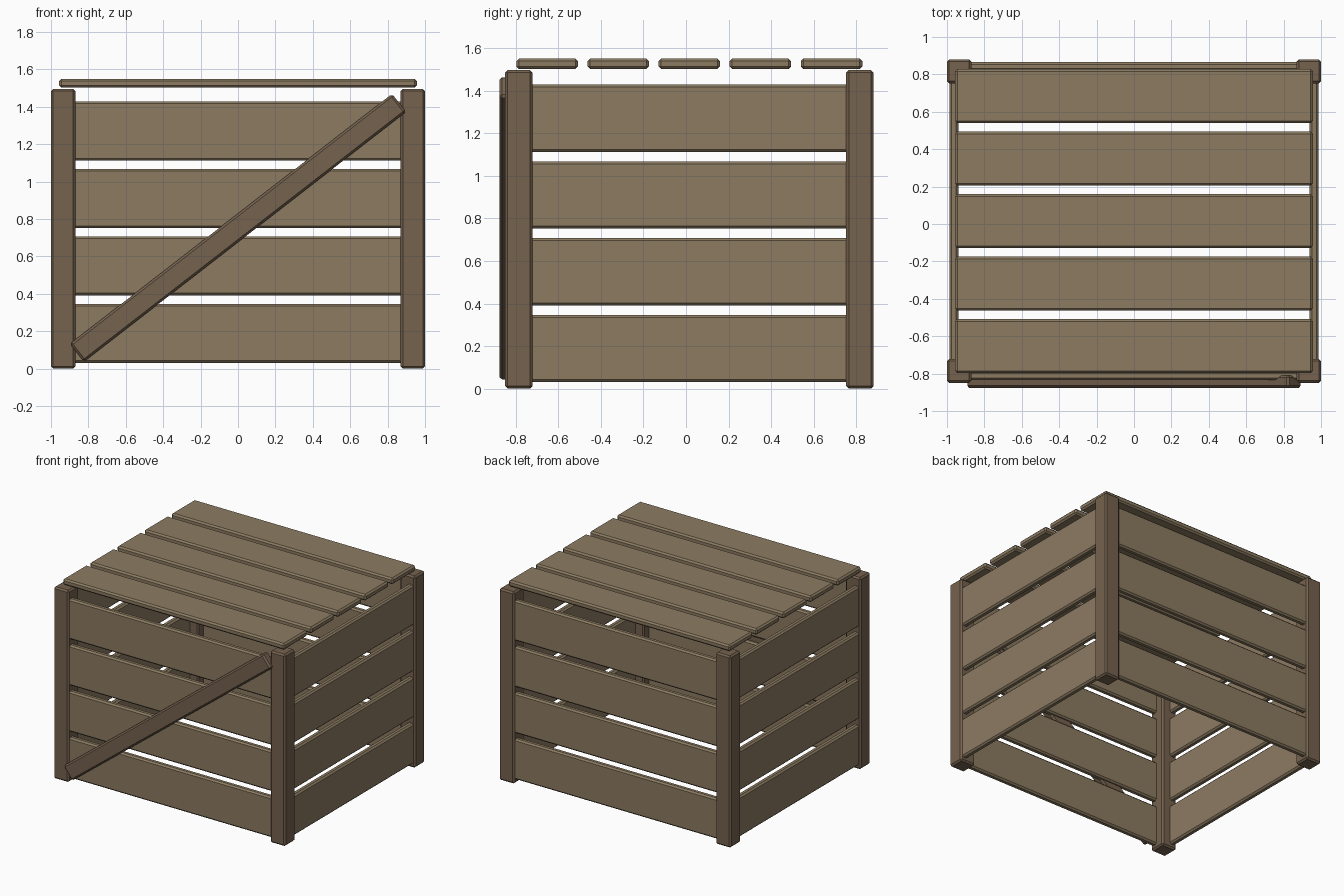
import bpy, bmesh, math
from mathutils import Matrix

if "Cube" in bpy.data.objects:
    bpy.data.objects.remove(bpy.data.objects["Cube"])

CY = 0.0155          # crate body sits slightly back because of the front brace
BEVEL = 0.012


def material(name, rgb):
    m = bpy.data.materials.new(name)
    m.diffuse_color = (*rgb, 1)
    m.use_nodes = True
    m.node_tree.nodes["Principled BSDF"].inputs["Base Color"].default_value = m.diffuse_color
    return m


plank_wood = material("plank_wood", (0.262, 0.198, 0.121))
frame_wood = material("frame_wood", (0.178, 0.122, 0.077))


def board(name, centre, size, mat, tilt=0.0):
    """Box with softly chamfered edges, optionally tilted about y."""
    bm = bmesh.new()
    bmesh.ops.create_cube(bm, size=1, matrix=Matrix.Diagonal((*size, 1)))
    bmesh.ops.bevel(bm, geom=bm.edges[:], offset=BEVEL, segments=1,
                    affect='EDGES', profile=0.5)
    me = bpy.data.meshes.new(name)
    bm.to_mesh(me)
    bm.free()
    me.materials.append(mat)
    ob = bpy.data.objects.new(name, me)
    ob.location = centre
    ob.rotation_euler = (0, tilt, 0)
    bpy.context.collection.objects.link(ob)
    return ob


# Corner posts
for sx, side in ((-1, "left"), (1, "right")):
    for sy, end in ((-1, "front"), (1, "back")):
        board(f"{end}_{side}_post", (sx * 0.935, CY + sy * 0.801, 0.748),
              (0.13, 0.128, 1.496), frame_wood)

# Four rows of wall slats on every side
for i in range(4):
    z = 0.189 + i * 0.3605
    for s, end, side in ((-1, "front", "left"), (1, "back", "right")):
        board(f"{end}_slat_{i + 1}", (0, CY + s * 0.827, z),
              (1.87, 0.047, 0.316), plank_wood)
        board(f"{side}_slat_{i + 1}", (s * 0.963, CY, z),
              (0.047, 1.60, 0.316), plank_wood)

# Lid planks
for i in range(5):
    board(f"lid_plank_{i + 1}", (0, CY + (i - 2) * 0.334, 1.526),
          (1.914, 0.289, 0.048), plank_wood)

# Diagonal brace across the front
board("front_brace", (0, -0.8425, 0.753), (2.18, 0.067, 0.122),
      frame_wood, tilt=-math.radians(37.8))
